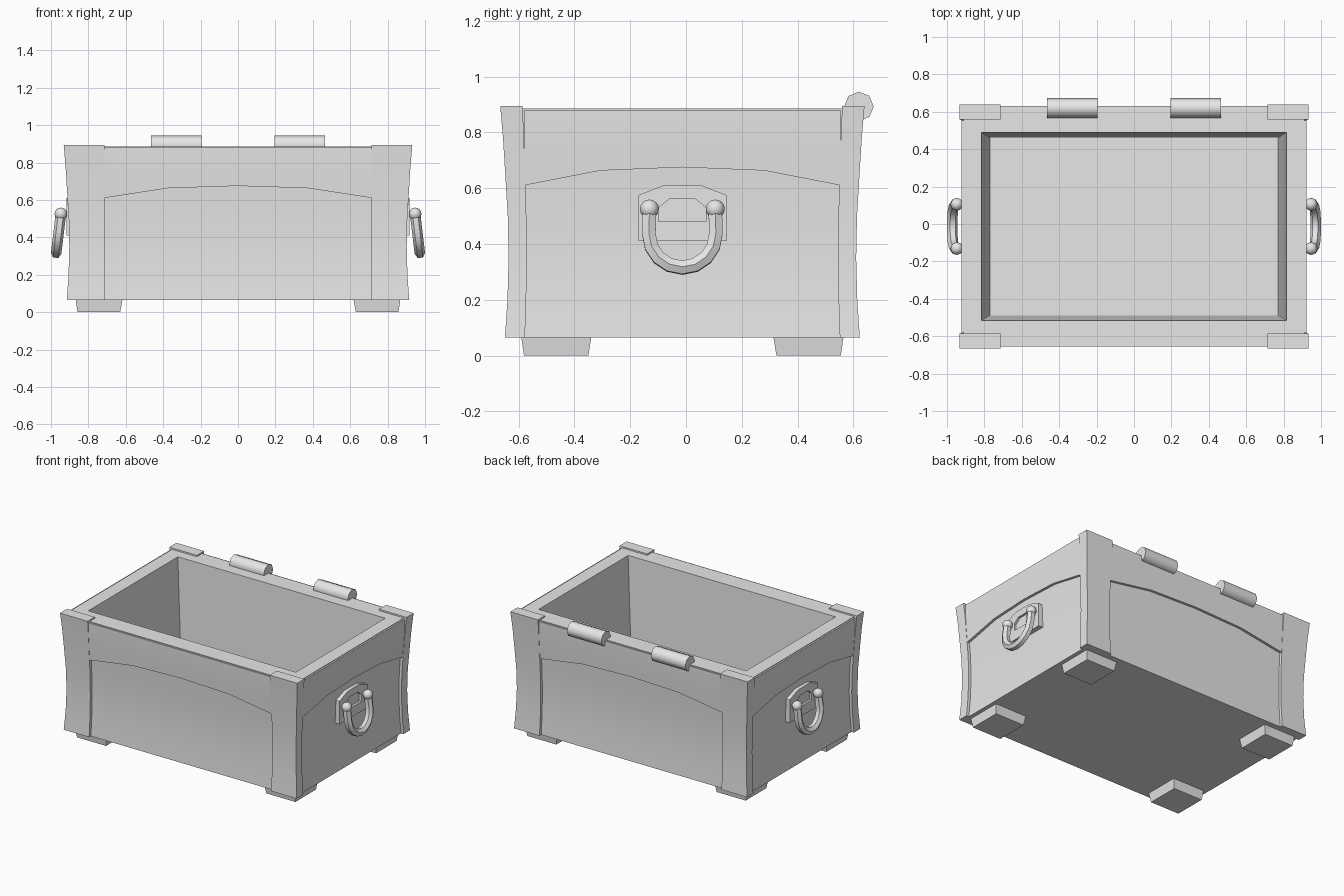
import bpy
import bmesh
import math
from mathutils import Vector

if "Cube" in bpy.data.objects:
    bpy.data.objects.remove(bpy.data.objects["Cube"])

grey = bpy.data.materials.new("plain grey")
grey.use_nodes = True
grey.diffuse_color = (0.8, 0.8, 0.8, 1)
grey.node_tree.nodes["Principled BSDF"].inputs["Base Color"].default_value = (0.8, 0.8, 0.8, 1)

CY = -0.013              # depth centre of the box
HX, HY = 0.932, 0.653    # half sizes at the flared top
FLARE = [(0.065, 0.017), (0.2, 0.026), (0.35, 0.03), (0.5, 0.027),
         (0.65, 0.018), (0.78, 0.01), (0.895, 0)]
LEVELS = [z for z, _ in FLARE]
SIDES = [(-1, "right"), (1, "left")]
ENDS = [(-1, "front"), (1, "back")]


def inward(z):
    """How far the outer wall curves in at height z."""
    for (z0, d0), (z1, d1) in zip(FLARE, FLARE[1:]):
        if z <= z1:
            return d0 + (d1 - d0) * (z - z0) / (z1 - z0)
    return 0


def finish(name, bm):
    bmesh.ops.recalc_face_normals(bm, faces=bm.faces)
    for f in bm.faces:
        f.smooth = True
    mesh = bpy.data.meshes.new(name)
    bm.to_mesh(mesh)
    bm.free()
    mesh.set_sharp_from_angle(angle=math.radians(30))
    mesh.materials.append(grey)
    obj = bpy.data.objects.new(name, mesh)
    bpy.context.scene.collection.objects.link(obj)
    return obj


def loft(name, loops):
    """Skin a row of matching closed loops and cap both ends."""
    bm = bmesh.new()
    rows = [[bm.verts.new(p) for p in loop] for loop in loops]
    n = len(rows[0])
    for a, b in zip(rows, rows[1:]):
        for i in range(n):
            j = (i + 1) % n
            bm.faces.new((a[i], a[j], b[j], b[i]))
    bm.faces.new(rows[0])
    bm.faces.new(rows[-1])
    return finish(name, bm)


def rect(x0, x1, y0, y1, z):
    return [(x0, CY + y0, z), (x1, CY + y0, z), (x1, CY + y1, z), (x0, CY + y1, z)]


def centred(hx, hy, z):
    return rect(-hx, hx, -hy, hy, z)


# Hollow box: outer wall up, over the rim, then down to the floor
outer = []
for z in LEVELS[:-1] + [0.885]:
    d = inward(z) + 0.02
    outer.append(centred(HX - d, HY - d, z))
loft("box_body", outer + [centred(0.815, 0.502, 0.885), centred(0.77, 0.475, 0.12)])

# Corner posts and feet
for sx, side in SIDES:
    for sy, end in ENDS:
        post = []
        for z in LEVELS:
            d = inward(z)
            post.append(rect(sx * 0.715, sx * (HX - d),
                             sy * (0.573 - d * 0.5), sy * (HY - d), z))
        loft(f"corner_post_{end}_{side}", post)
        loft(f"foot_{end}_{side}", [
            rect(sx * 0.63, sx * 0.858, sy * 0.337, sy * 0.568, 0),
            rect(sx * 0.617, sx * 0.868, sy * 0.326, sy * 0.578, 0.07)])


# Raised upper bands with an arched lower edge
def band(name, half_length, reach, place):
    loops = []
    for t, low in [(-1, 0.61), (-0.52, 0.663), (0, 0.675), (0.52, 0.663), (1, 0.61)]:
        u = t * half_length
        section = [(reach - inward(z) - 0.002, z) for z in (low, 0.72, 0.78)]
        section += [(reach - 0.01, 0.88), (reach - 0.05, 0.88), (reach - 0.07, low)]
        loops.append([place(u, out, z) for out, z in section])
    loft(name, loops)


for s, end in ENDS:
    band(f"arched_band_{end}", 0.72, HY, lambda u, o, z: (u, CY + s * o, z))
for s, side in SIDES:
    band(f"arched_band_{side}", 0.566, HX, lambda u, o, z: (s * o, CY + u, z))

# Hinge barrels on the back rim
for s, side in SIDES:
    ring = [(0.62 + 0.053 * math.cos(k * math.pi / 4),
             0.893 + 0.053 * math.sin(k * math.pi / 4)) for k in range(8)]
    barrel = loft(f"hinge_{side}", [[(s * x, y, z) for y, z in ring] for x in (0.195, 0.465)])
    barrel.data.set_sharp_from_angle(angle=math.radians(50))

# Handles: backing plate, two knobs and a drooping bail
PLATE = [(-0.158, 0.41), (-0.158, 0.575), (-0.068, 0.61)]
RECESS = [(-0.085, 0.48), (-0.085, 0.53), (-0.045, 0.562)]
PIVOT_X, PIVOT_Z, TILT = 0.947, 0.525, 0.12


def mirrored(half):
    return half + [(-y, z) for y, z in reversed(half)]


for s, side in SIDES:
    def plate_loop(half, x):
        return [(s * x, CY + y, z) for y, z in mirrored(half)]

    loft(f"handle_plate_{side}", [plate_loop(PLATE, 0.86), plate_loop(PLATE, 0.918),
                                  plate_loop(RECESS, 0.918), plate_loop(RECESS, 0.902)])

    for sy, end in ENDS:
        bm = bmesh.new()
        bmesh.ops.create_uvsphere(bm, u_segments=12, v_segments=8, radius=0.034)
        bmesh.ops.translate(bm, verts=bm.verts,
                            vec=(s * PIVOT_X, CY + sy * 0.118, PIVOT_Z))
        finish(f"handle_knob_{end}_{side}", bm)

    path = [(-0.118, PIVOT_Z)]
    for k in range(9):
        a = math.pi + k * math.pi / 8
        path.append((0.12 * math.cos(a), 0.435 + 0.12 * math.sin(a)))
    path.append((0.118, PIVOT_Z))
    points = [Vector((PIVOT_X + TILT * (PIVOT_Z - z), CY + y, z)) for y, z in path]
    normal = Vector((1, 0, TILT)).normalized()
    loops = []
    for i, p in enumerate(points):
        along = points[min(i + 1, len(points) - 1)] - points[max(i - 1, 0)]
        across = along.cross(normal).normalized()
        loop = []
        for k in range(6):
            a = k * math.pi / 3
            q = p + 0.028 * (math.cos(a) * normal + math.sin(a) * across)
            loop.append((s * q.x, q.y, q.z))
        loops.append(loop)
    loft(f"handle_bail_{side}", loops)
